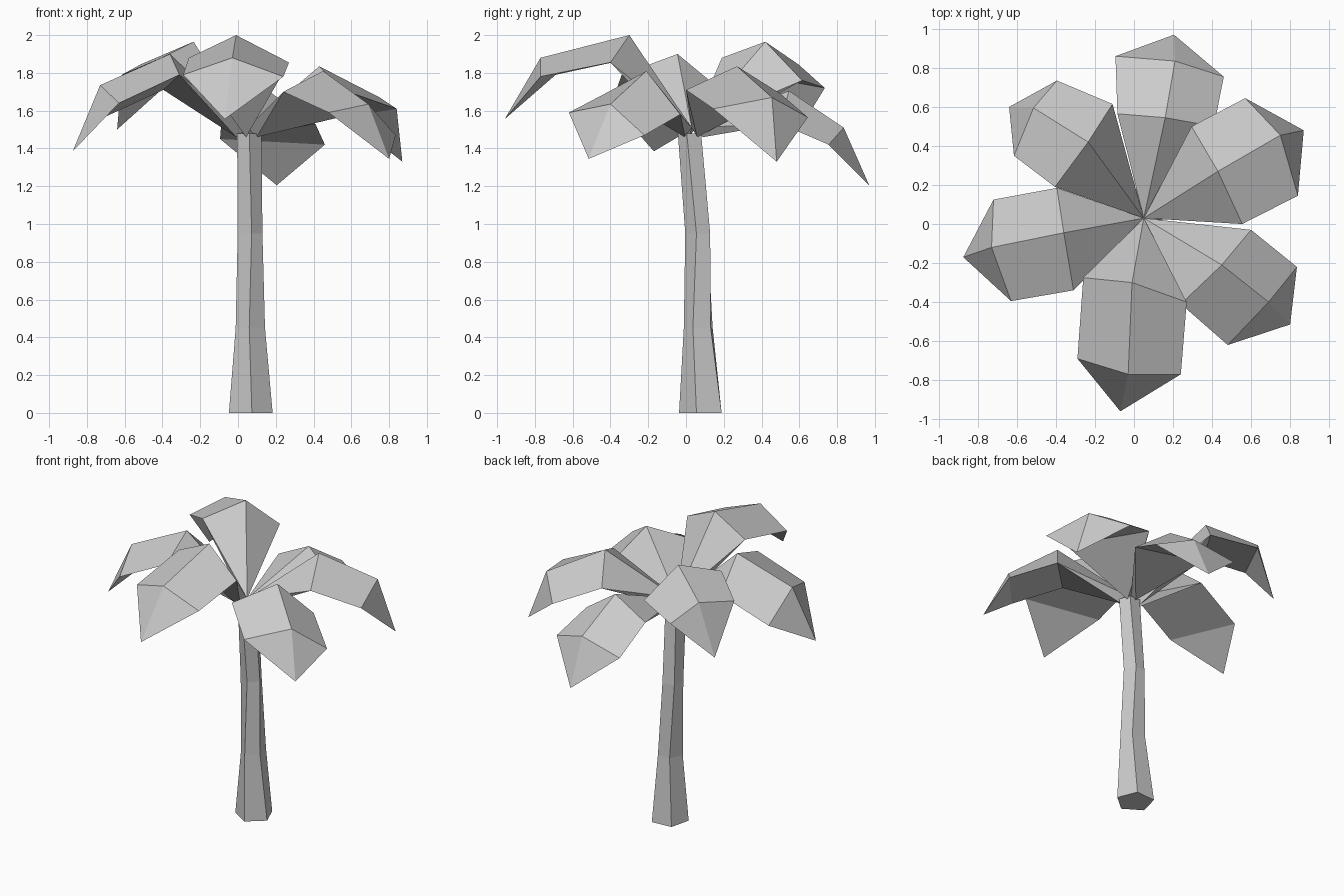
import bpy, bmesh, math
from mathutils import Vector

if "Cube" in bpy.data.objects:
    bpy.data.objects.remove(bpy.data.objects["Cube"])

CROWN = Vector((0.05, 0.03, 1.51))   # point where all fronds meet


def finish(bm, name):
    bmesh.ops.recalc_face_normals(bm, faces=bm.faces)
    me = bpy.data.meshes.new(name)
    bm.to_mesh(me)
    bm.free()
    ob = bpy.data.objects.new(name, me)
    bpy.context.collection.objects.link(ob)
    return ob


def frond(name, near, far, tip):
    """near / far: left, ridge, right points of the two cross sections."""
    bm = bmesh.new()
    out = Vector((tip[0] - CROWN.x, tip[1] - CROWN.y, 0)).normalized()
    root = bm.verts.new(CROWN)
    low = bm.verts.new(CROWN + out * 0.06 + Vector((0, 0, -0.05)))
    l1, m1, r1 = [bm.verts.new(p) for p in near]
    l2, m2, r2 = [bm.verts.new(p) for p in far]
    end = bm.verts.new(tip)
    # folded upper side
    for a1, a2 in ((l1, l2), (r1, r2)):
        bm.faces.new((root, a1, m1))
        bm.faces.new((a1, a2, m2, m1))
        bm.faces.new((a2, end, m2))
        bm.faces.new((root, low, a1))
    # flat underside
    bm.faces.new((low, l1, r1))
    bm.faces.new((l1, l2, r2, r1))
    bm.faces.new((l2, end, r2))
    return finish(bm, name)


# Trunk: five-sided tapering column through four rings
bm = bmesh.new()
rings = []
for x, y, z, r, turn in ((0.065, 0.085, 0.0, 0.122, -86), (0.068, 0.07, 0.45, 0.082, -96),
                         (0.06, 0.065, 0.95, 0.07, -80), (0.06, 0.025, 1.48, 0.068, -90)):
    rings.append([bm.verts.new((x + r * math.cos(math.radians(turn + 72 * k)),
                                y + r * math.sin(math.radians(turn + 72 * k)), z))
                  for k in range(5)])
for a, b in zip(rings, rings[1:]):
    for k in range(5):
        n = (k + 1) % 5
        bm.faces.new((a[k], a[n], b[n], b[k]))
bm.faces.new(rings[0])
bm.faces.new(rings[-1])
finish(bm, "trunk")

# Six drooping fronds around the crown
frond("front_frond",
      ((-0.26, -0.275, 1.88), (-0.01, -0.30, 2.0), (0.27, -0.40, 1.855)),
      ((-0.29, -0.69, 1.79), (-0.03, -0.77, 1.88), (0.24, -0.77, 1.78)),
      (-0.07, -0.96, 1.555))
frond("left_frond",
      ((-0.31, -0.34, 1.79), (-0.36, -0.045, 1.90), (-0.395, 0.185, 1.71)),
      ((-0.63, -0.395, 1.64), (-0.73, -0.12, 1.735), (-0.72, 0.125, 1.56)),
      (-0.875, -0.17, 1.385))
frond("back_left_frond",
      ((-0.405, 0.19, 1.88), (-0.235, 0.42, 1.965), (-0.11, 0.615, 1.76)),
      ((-0.615, 0.35, 1.79), (-0.515, 0.595, 1.845), (-0.395, 0.735, 1.72)),
      (-0.64, 0.60, 1.50))
frond("back_frond",
      ((-0.085, 0.565, 1.58), (0.16, 0.545, 1.705), (0.41, 0.50, 1.53)),
      ((-0.095, 0.86, 1.45), (0.21, 0.835, 1.51), (0.46, 0.755, 1.42)),
      (0.205, 0.97, 1.205))
frond("back_right_frond",
      ((0.295, 0.50, 1.69), (0.43, 0.27, 1.835), (0.555, 0.0, 1.71)),
      ((0.57, 0.645, 1.565), (0.75, 0.455, 1.67), (0.84, 0.145, 1.61)),
      (0.87, 0.48, 1.33))
frond("front_right_frond",
      ((0.60, -0.03, 1.58), (0.45, -0.21, 1.81), (0.24, -0.41, 1.70)),
      ((0.835, -0.22, 1.47), (0.69, -0.40, 1.635), (0.48, -0.62, 1.59)),
      (0.80, -0.515, 1.345))
